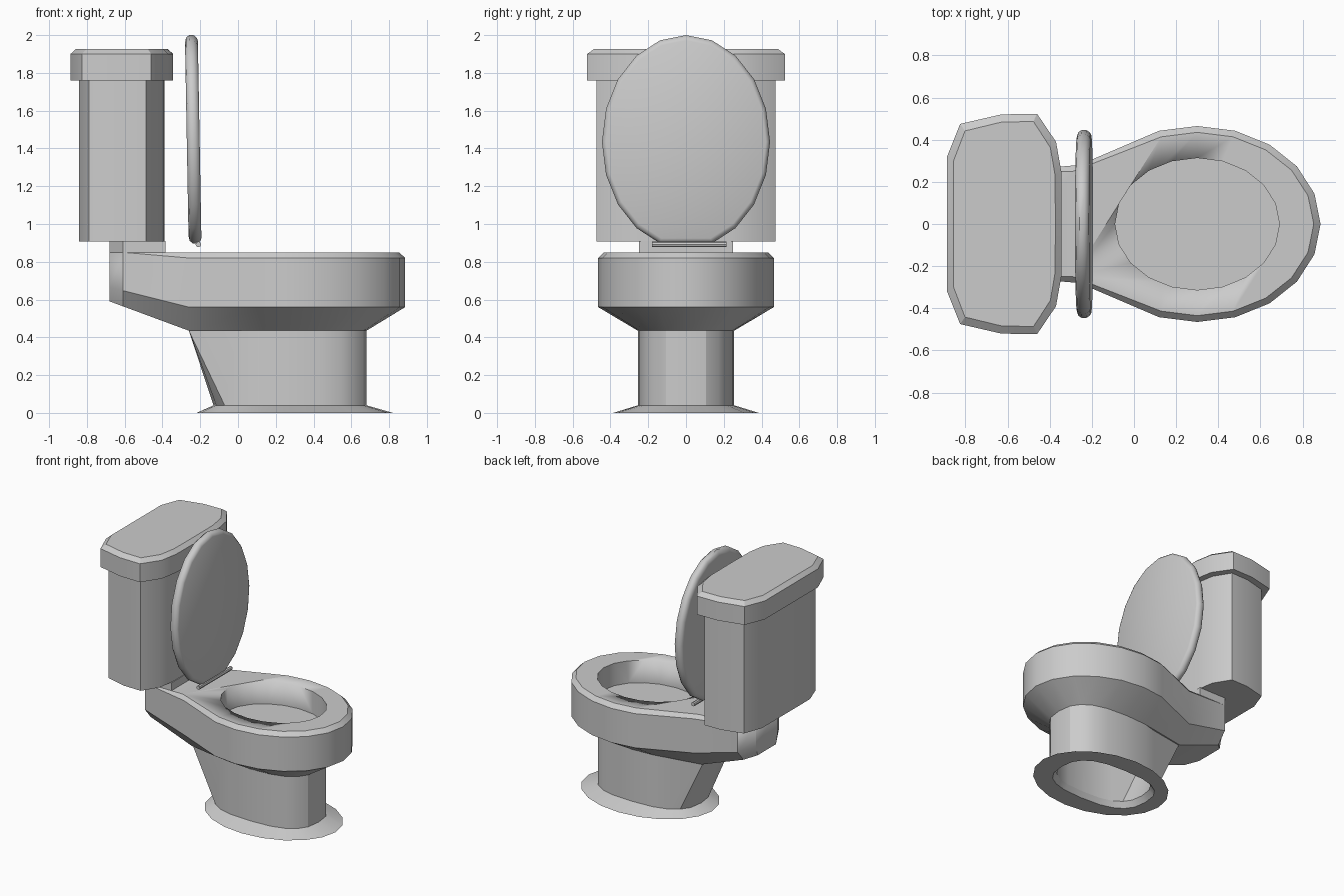
import bpy, bmesh, math

if "Cube" in bpy.data.objects:
    bpy.data.objects.remove(bpy.data.objects["Cube"])


def loft(name, loops, angle=25):
    """Skin equal-length closed loops and cap both ends."""
    bm = bmesh.new()
    rings = [[bm.verts.new(p) for p in loop] for loop in loops]
    n = len(rings[0])
    for a, b in zip(rings, rings[1:]):
        for i in range(n):
            j = (i + 1) % n
            bm.faces.new((a[i], a[j], b[j], b[i]))
    # caps as strips across the mirror line, so they may bend
    for r in (rings[0], rings[-1]):
        odd = n % 2
        if odd:
            bm.faces.new((r[0], r[1], r[-1]))
        for i in range(odd, n // 2 - 1 + odd):
            k = n - 1 - i + odd
            bm.faces.new((r[i], r[i + 1], r[k - 1], r[k]))
    bmesh.ops.recalc_face_normals(bm, faces=bm.faces)
    me = bpy.data.meshes.new(name)
    bm.to_mesh(me)
    bm.free()
    ob = bpy.data.objects.new(name, me)
    bpy.context.collection.objects.link(ob)
    bpy.ops.object.select_all(action='DESELECT')
    ob.select_set(True)
    bpy.context.view_layer.objects.active = ob
    bpy.ops.object.shade_smooth_by_angle(angle=math.radians(angle))
    return ob


def mirrored(half):
    """Close a half outline (y >= 0) by mirroring it; a first point on y=0 stays single."""
    skip = 1 if abs(half[0][1]) < 1e-6 else 0
    return half + [(x, -y) for x, y in reversed(half[skip:])]


def at(outline, z):
    return [(x, y, z) for x, y in outline]


def oval(cx, rx, ry, e=1.0, count=20):
    pts = []
    for i in range(count):
        c, s = math.cos(math.tau * i / count), math.sin(math.tau * i / count)
        pts.append((cx + rx * math.copysign(abs(c) ** e, c),
                    ry * math.copysign(abs(s) ** e, s)))
    return pts


def about(outline, cx, sx, sy):
    return [(cx + (x - cx) * sx, y * sy) for x, y in outline]


# Pedestal: hollow foot with a flared flange and a slanted back
foot = oval(0.275, 0.405, 0.255, 0.75)
neck = [(-0.26 if x < -0.04 else x, y) for x, y in foot]
loft("pedestal", [
    at(about(neck, 0.25, 0.86, 0.86), 0.40),
    at(about(foot, 0.275, 0.86, 0.86), 0.04),
    at(about(foot, 0.275, 0.94, 0.94), 0.0),
    at(oval(0.30, 0.52, 0.385), 0.0),
    at(foot, 0.04),
    at(neck, 0.435)])


# Bowl: oval front tapering to a back shelf that rises underneath
def rising(outline, z, slope):
    return [(x, y, z + slope * max(0, -0.26 - x)) for x, y in outline]


shelf = [(-0.61, 0.25), (-0.68, 0.13)]
rim = oval(0.30, 0.585, 0.465)[:7]
side = mirrored(rim + [(-0.26, 0.28)] + shelf)
under = mirrored(foot[:7] + [(-0.26, 0.18), (-0.61, 0.18), (-0.68, 0.11)])
top = mirrored(about(rim, 0.30, 0.945, 0.935) + [(-0.29, 0.25)] + shelf)
bowl = loft("bowl", [
    rising(under, 0.435, 0.37),
    rising(side, 0.56, 0.25),
    [(x, y, 0.85 if x < -0.3 else 0.82) for x, y in side],
    at(top, 0.85)])

# Bowl opening
hole = oval(0.30, 0.39, 0.313)
cutter = loft("opening_cutter", [at(hole, 0.68), at(hole, 1.0)])
cutter.hide_render = True
cutter.hide_viewport = True
cut = bowl.modifiers.new("opening", 'BOOLEAN')
cut.operation = 'DIFFERENCE'
cut.solver = 'EXACT'
cut.object = cutter

# Block carrying the tank
block = mirrored([(-0.385, 0.25)] + shelf)
loft("tank_support", [at(block, 0.85), at(block, 0.91)])

# Tank and its overhanging lid
lid = mirrored([(-0.343, 0.0), (-0.345, 0.25), (-0.37, 0.39), (-0.46, 0.523),
                (-0.63, 0.52), (-0.825, 0.475), (-0.887, 0.32)])
body = about(lid, -0.615, 0.83, 0.908)
loft("tank", [at(body, 0.908), at(body, 1.77)])
loft("tank_lid", [at(lid, 1.76), at(lid, 1.90),
                  at(about(lid, -0.615, 0.89, 0.93), 1.927)])

# Raised seat cover: upright oval with a flat lower end and rounded edge
face = [(z, y) for z, y in oval(1.435, 0.565, 0.445)]
del face[10]
cover = []
for inset, d in ((0.035, -0.034), (0.012, -0.028), (0, -0.012),
                 (0, 0.012), (0.012, 0.028), (0.025, 0.034)):
    k = 1 - inset / 0.5
    cover.append([(-0.237 - 0.018 * (z - 1.435) + d, y, z)
                  for z, y in about(face, 1.435, k, k)])
loft("seat_cover", cover, 40)

# Hinge bar
bpy.ops.mesh.primitive_cylinder_add(vertices=8, radius=0.015, depth=0.395,
                                    location=(-0.21, 0.018, 0.892),
                                    rotation=(math.pi / 2, 0, 0))
bpy.context.object.name = "hinge_bar"
